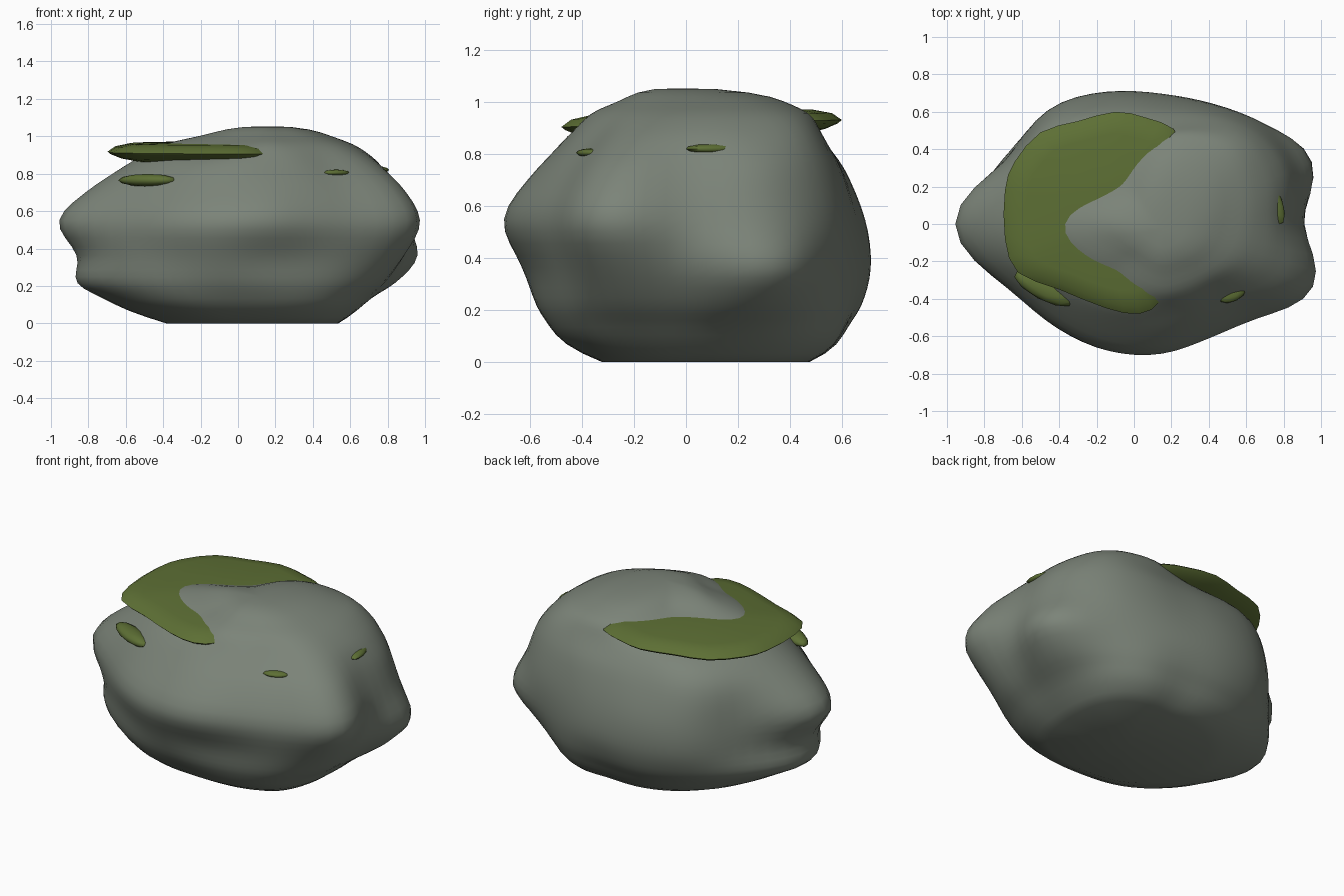
import bpy, bmesh, math
from mathutils import Vector, Matrix

if "Cube" in bpy.data.objects:
    bpy.data.objects.remove(bpy.data.objects["Cube"])


def material(name, rgb):
    m = bpy.data.materials.new(name)
    m.diffuse_color = (*rgb, 1)
    m.use_nodes = True
    m.node_tree.nodes["Principled BSDF"].inputs["Base Color"].default_value = m.diffuse_color
    return m


def finish(bm, name, mat, angle):
    bmesh.ops.recalc_face_normals(bm, faces=bm.faces[:])
    me = bpy.data.meshes.new(name)
    bm.to_mesh(me)
    bm.free()
    ob = bpy.data.objects.new(name, me)
    bpy.context.collection.objects.link(ob)
    me.materials.append(mat)
    bpy.ops.object.select_all(action='DESELECT')
    ob.select_set(True)
    bpy.context.view_layer.objects.active = ob
    bpy.ops.object.shade_smooth_by_angle(angle=math.radians(angle))
    return ob


def catmull(a, b, c, d, t):
    return b + 0.5 * t * (c - a + t * (2*a - 5*b + 4*c - d + t * (3*(b - c) + d - a)))


def loft(bm, rings, top, bottom):
    vs = [[bm.verts.new(p) for p in r] for r in rings]
    n = len(vs[0])
    for lo, hi in zip(vs, vs[1:]):
        for i in range(n):
            j = (i + 1) % n
            bm.faces.new((lo[i], lo[j], hi[j], hi[i]))
    for ring, tip in ((vs[0], bottom), (vs[-1], top)):
        v = bm.verts.new(tip)
        for i in range(n):
            bm.faces.new((ring[i], ring[(i + 1) % n], v))


stone = material("stone", (0.20, 0.23, 0.19))
green = material("moss", (0.11, 0.16, 0.035))

# Boulder: contour radii every 22.5 degrees, counter-clockwise from +x, by height
levels = [
    (0.11, (.53, .57, .63, .64, .60, .66, .74, .81, .84, .77, .66, .55, .51, .52, .55, .54)),
    (0.21, (.64, .75, .70, .68, .66, .73, .82, .92, 1.04, .87, .72, .62, .57, .57, .62, .66)),
    (0.36, (.73, .90, .76, .70, .70, .77, .87, .90, 1.02, .88, .75, .68, .61, .60, .67, .79)),
    (0.55, (.75, .80, .76, .69, .67, .75, .86, .89, 1.16, .89, .80, .75, .71, .67, .72, .91)),
    (0.75, (.67, .73, .71, .64, .60, .66, .80, .84, .92, .76, .66, .60, .57, .56, .60, .77)),
    (0.87, (.59, .63, .65, .57, .52, .55, .67, .70, .72, .62, .54, .49, .45, .45, .47, .60)),
    (0.96, (.46, .50, .55, .51, .46, .38, .33, .40, .57, .45, .34, .35, .37, .36, .38, .44)),
    (1.02, (.29, .33, .37, .37, .33, .24, .19, .22, .29, .24, .21, .21, .23, .23, .25, .27)),
]
CX, SEG, STEPS = 0.15, 64, 4


def radius(row, s):
    k = s * 16 / SEG
    i = int(k)
    return catmull(*(row[(i + d) % 16] for d in (-1, 0, 1, 2)), k - i)


contours = [(z, [radius(row, s) for s in range(SEG)]) for z, row in levels]
rings = []
last = len(contours) - 1
for a in range(last):
    q = [contours[min(max(a + d, 0), last)] for d in (-1, 0, 1, 2)]
    for k in range(STEPS + (a == last - 1)):
        t = k / STEPS
        z = q[1][0] + (q[2][0] - q[1][0]) * t
        ring = []
        for s in range(SEG):
            r = catmull(*(c[1][s] for c in q), t)
            th = math.tau * s / SEG
            ring.append((CX + r * math.cos(th), r * math.sin(th), z))
        rings.append(ring)
# Rounded foot and crown, scaled from the end contours
low, high = rings[0], rings[-1]
foot = [[(x * fx + ox, y * fy + oy, z) for x, y, _ in low]
        for z, fx, ox, fy, oy in ((0, .67, .078, .71, .04), (.03, .79, .05, .85, .03),
                                  (.065, .90, .02, .94, .012))]
crown = [[(CX + (x - CX) * f, y * f - .06 * (1 - f), z) for x, y, _ in high]
         for f, z in ((.8, 1.037), (.5, 1.055))]
bm = bmesh.new()
loft(bm, foot + rings + crown, (CX, -0.06, 1.066), (.08, 0.05, 0))
for _ in range(4):
    bmesh.ops.smooth_vert(bm, verts=[v for v in bm.verts if v.co.z > .01], factor=.5,
                          use_axis_x=True, use_axis_y=True, use_axis_z=True)
finish(bm, "boulder", stone, 60)

# Large moss cap: lens-shaped pad sunk into the top
outline = [(.21, .51), (.06, .57), (-.10, .60), (-.30, .55), (-.50, .49), (-.64, .33),
           (-.69, .18), (-.69, -.08), (-.62, -.26), (-.40, -.35), (-.15, -.45),
           (.03, -.48), (.15, -.40), (.25, -.15), (.30, .15), (.25, .40)]
C = Vector((-0.15, 0.06))
n = len(outline)
curve = [Vector([catmull(*(outline[(i + d) % n][ax] for d in (-1, 0, 1, 2)), t)
                 for ax in (0, 1)]) for i in range(n) for t in (0, .5)]
pad = []
for f, z in ((.72, .868), (.88, .885), (.97, .905), (1.0, .918), (.93, .945), (.78, .962)):
    pad.append([(*(C + (p - C) * f), z + .025 * (p.y - .06) * f) for p in curve])
bm = bmesh.new()
loft(bm, pad, (*C, 0.97), (*C, 0.86))
finish(bm, "moss_cap", green, 60)

# Small moss tufts: centre, half sizes, turn
tufts = [((-.485, -.345, .765), (.175, .06, .034), -28),
         ((.525, -.37, .805), (.08, .045, .017), 25),
         ((.745, .11, .82), (.12, .05, .02), -70)]
for i, (pos, size, turn) in enumerate(tufts):
    bm = bmesh.new()
    m = (Matrix.Translation(pos) @ Matrix.Rotation(math.radians(turn), 4, 'Z')
         @ Matrix.Diagonal((*size, 1)))
    bmesh.ops.create_icosphere(bm, subdivisions=2, radius=1, matrix=m)
    finish(bm, f"moss_tuft_{i + 1}", green, 60)
